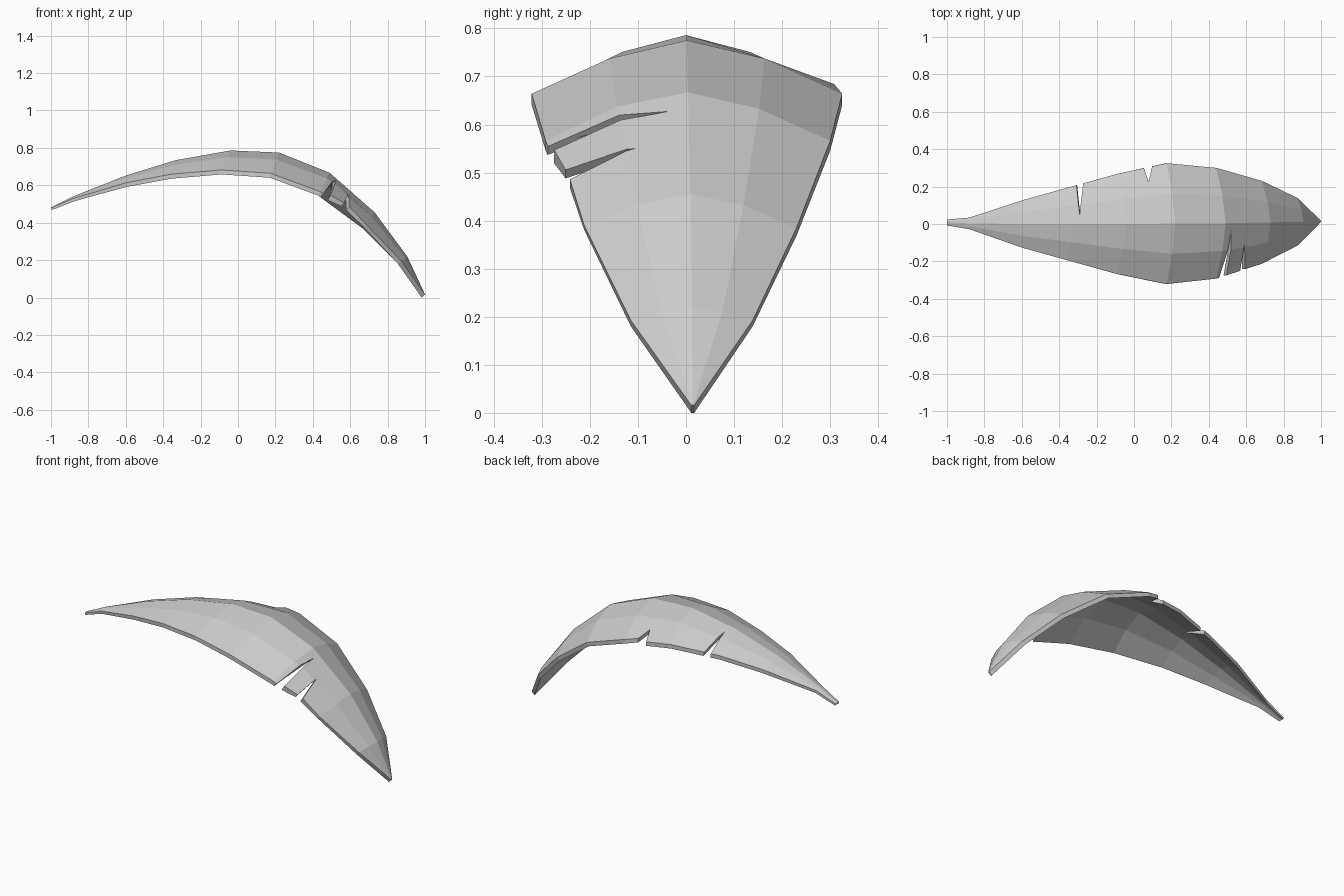
import bpy, bmesh
from mathutils import Vector
from mathutils.bvhtree import BVHTree

if "Cube" in bpy.data.objects:
    bpy.data.objects.remove(bpy.data.objects["Cube"])

# stations: ridge x, ridge z, edge x, edge z, half width, sideways shift, thickness
STATIONS = [
    (-1.00, 0.485, -1.00, 0.483, 0.016, 0.008, 0.012),
    (-0.88, 0.545, -0.88, 0.534, 0.031, 0.003, 0.016),
    (-0.60, 0.656, -0.60, 0.617, 0.126, 0.000, 0.022),
    (-0.33, 0.739, -0.36, 0.663, 0.193, 0.000, 0.024),
    (-0.04, 0.790, -0.09, 0.686, 0.268, 0.000, 0.024),
    (0.22, 0.779, 0.175, 0.668, 0.323, 0.002, 0.024),
    (0.49, 0.671, 0.44, 0.570, 0.296, 0.004, 0.024),
    (0.73, 0.460, 0.685, 0.389, 0.221, 0.009, 0.024),
    (0.905, 0.223, 0.875, 0.197, 0.127, 0.012, 0.024),
    (1.00, 0.020, 1.00, 0.020, 0.003, 0.014, 0.024),
]
SIDE = (-1, -0.5, 0, 0.5, 1)
BLEND = (1, 0.34, 0, 0.34, 1)


def new_object(name, bm):
    me = bpy.data.meshes.new(name)
    bm.to_mesh(me)
    bm.free()
    ob = bpy.data.objects.new(name, me)
    bpy.context.collection.objects.link(ob)
    return ob


# leaf blade: upper and lower skins; the lower follows the arch normal
bm = bmesh.new()
upper, lower = [], []
for k, (rx, rz, ex, ez, w, c, th) in enumerate(STATIONS):
    a, b = STATIONS[max(k - 1, 0)], STATIONS[min(k + 1, len(STATIONS) - 1)]
    tangent = Vector((b[0] - a[0], 0, b[1] - a[1])).normalized()
    down = Vector((tangent.z, 0, -tangent.x)) * th
    if k == len(STATIONS) - 1:
        down = Vector((-0.018, 0, -0.016))
    top = [Vector((rx + (ex - rx) * t, c + w * s, rz + (ez - rz) * t))
           for s, t in zip(SIDE, BLEND)]
    upper.append([bm.verts.new(p) for p in top])
    lower.append([bm.verts.new(p + down) for p in top])
for k in range(len(STATIONS) - 1):
    for i in range(4):
        for g in (upper, lower):
            bm.faces.new((g[k][i], g[k + 1][i], g[k + 1][i + 1], g[k][i + 1]))
    for i in (0, 4):
        bm.faces.new((upper[k][i], upper[k + 1][i], lower[k + 1][i], lower[k][i]))
for k in (0, -1):
    for i in range(4):
        bm.faces.new((upper[k][i], upper[k][i + 1], lower[k][i + 1], lower[k][i]))
bmesh.ops.recalc_face_normals(bm, faces=bm.faces[:])
tree = BVHTree.FromBMesh(bm)
leaf = new_object("leaf_blade", bm)
bpy.context.view_layer.objects.active = leaf


def on_surface(p):
    hit = tree.ray_cast(Vector((p[0], p[1], 2)), Vector((0, 0, -1)))
    return hit[0], hit[1]


# V-shaped tear wedge, pushed through the blade along the arch normal
def tear(name, tip, mouth_a, mouth_b):
    t, n = on_surface(tip)
    n = Vector((n.x, 0, n.z)).normalized()
    pts = [t]
    for m in (mouth_a, mouth_b):
        # sample just inside the edge, then extend past it
        p, _ = on_surface([u + (v - u) * 0.9 for u, v in zip(tip, m)])
        pts.append(t + (p - t) * 1.5)
    cb = bmesh.new()
    lo = [cb.verts.new(p - n * 0.09) for p in pts]
    hi = [cb.verts.new(p + n * 0.09) for p in pts]
    cb.faces.new(lo)
    cb.faces.new(hi)
    for i in range(3):
        j = (i + 1) % 3
        cb.faces.new((lo[i], lo[j], hi[j], hi[i]))
    bmesh.ops.recalc_face_normals(cb, faces=cb.faces[:])
    ob = new_object(name, cb)
    ob.hide_render = True
    mod = leaf.modifiers.new(name, 'BOOLEAN')
    mod.operation = 'DIFFERENCE'
    mod.solver = 'EXACT'
    mod.object = ob
    return ob


cutters = [
    tear("tear_front_long", (0.52, -0.035), (0.457, -0.288), (0.496, -0.278)),
    tear("tear_front_short", (0.588, -0.105), (0.567, -0.257), (0.595, -0.246)),
    tear("tear_back_long", (-0.29, 0.05), (-0.308, 0.205), (-0.272, 0.215)),
    tear("tear_back_short", (0.078, 0.225), (0.052, 0.300), (0.096, 0.304)),
]

# bake the cuts and drop the cutters
for m in list(leaf.modifiers):
    bpy.ops.object.modifier_apply(modifier=m.name)
for c in cutters:
    bpy.data.objects.remove(c)


def clamp(v):
    return max(0.0, min(1.0, v))


# the torn edges curl up slightly beside the front and back tears
for v in leaf.data.vertices:
    x, y, _ = v.co
    v.co.z += 0.034 * clamp((x - 0.457) / 0.06) * clamp((0.70 - x) / 0.09) * clamp((-0.08 - y) / 0.13)
    v.co.z += 0.015 * clamp((x - 0.06) / 0.02) * clamp((0.14 - x) / 0.02) * clamp((y - 0.24) / 0.04)

# rest on the ground
low = min(v.co.z for v in leaf.data.vertices)
for v in leaf.data.vertices:
    v.co.z -= low
